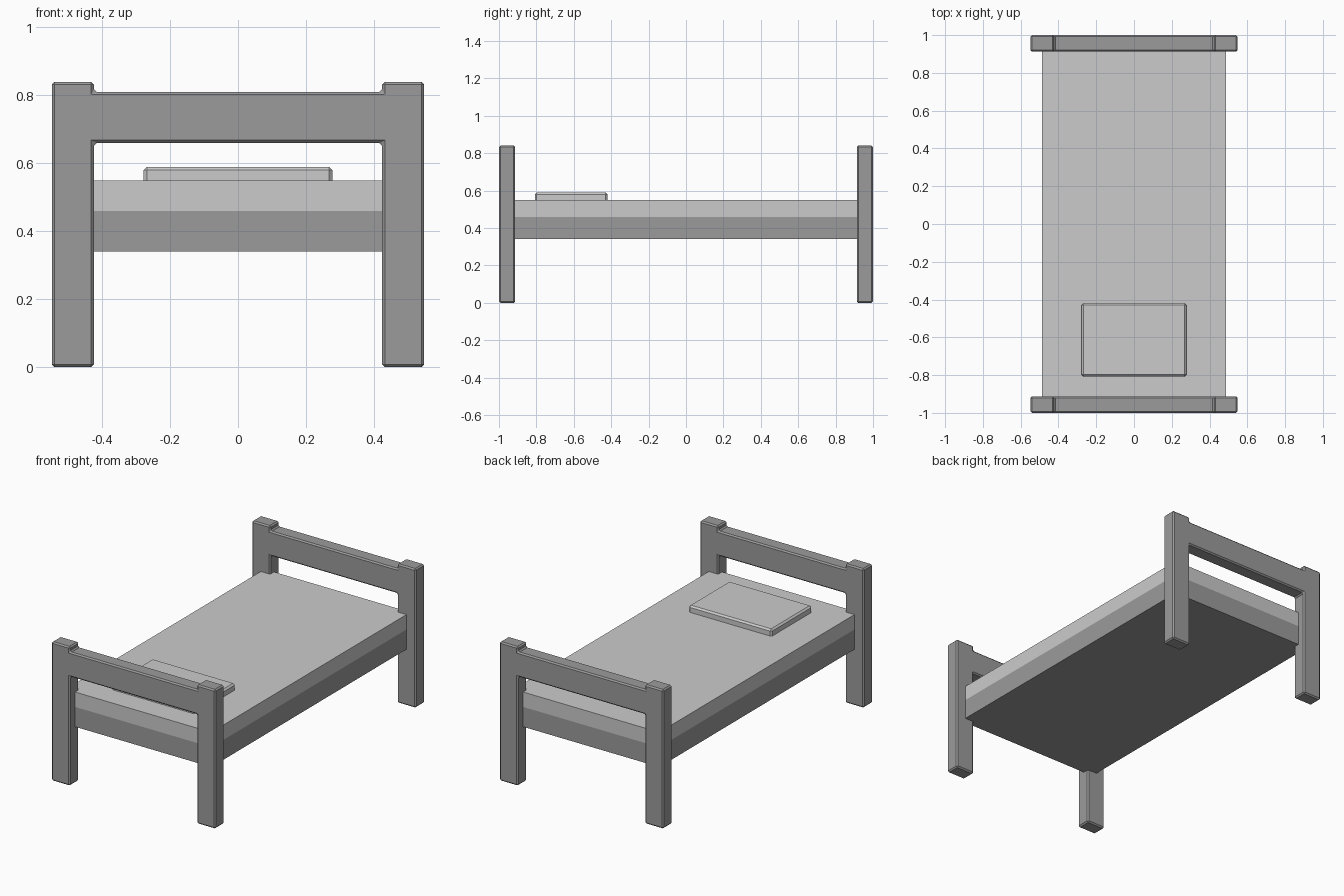
import bpy, bmesh

if "Cube" in bpy.data.objects:
    bpy.data.objects.remove(bpy.data.objects["Cube"])

wood = bpy.data.materials.new("dark_wood")
wood.diffuse_color = (0.33, 0.33, 0.33, 1)
wood.use_nodes = True
wood.node_tree.nodes["Principled BSDF"].inputs["Base Color"].default_value = wood.diffuse_color


def finish(bm, name, bevel=0.0, mat=None):
    bmesh.ops.recalc_face_normals(bm, faces=bm.faces[:])
    me = bpy.data.meshes.new(name)
    bm.to_mesh(me)
    bm.free()
    ob = bpy.data.objects.new(name, me)
    bpy.context.collection.objects.link(ob)
    if mat:
        me.materials.append(mat)
    if bevel:
        mod = ob.modifiers.new("edge_bevel", 'BEVEL')
        mod.width = bevel
        mod.segments = 1
        mod.limit_method = 'ANGLE'
    return ob


def box(name, lo, hi, bevel=0.0, mat=None):
    bm = bmesh.new()
    bmesh.ops.create_cube(bm, size=1)
    for v in bm.verts:
        v.co = [(a + b) / 2 + c * (b - a) for a, b, c in zip(lo, hi, v.co)]
    return finish(bm, name, bevel, mat)


def end_board(name, y0, y1):
    # two posts and a flush rail as one extruded outline
    half = [(0.424, 0.66), (0.424, 0), (0.548, 0),
            (0.548, 0.84), (0.424, 0.84), (0.424, 0.81)]
    outline = half + [(-x, z) for x, z in reversed(half)]
    bm = bmesh.new()
    face = bm.faces.new([bm.verts.new((x, y0, z)) for x, z in outline])
    ext = bmesh.ops.extrude_face_region(bm, geom=[face])
    for v in ext["geom"]:
        if isinstance(v, bmesh.types.BMVert):
            v.co.y = y1
    return finish(bm, name, 0.008, wood)


# head and foot ends
end_board("headboard", -1.0, -0.913)
end_board("footboard", 0.913, 1.0)

# bed base and mattress, let into the posts
box("bed_base", (-0.487, -0.95, 0.34), (0.487, 0.95, 0.46), mat=wood)
box("mattress", (-0.487, -0.95, 0.46), (0.487, 0.95, 0.55))

# pillow, slightly sunk into the mattress
box("pillow", (-0.278, -0.808, 0.54), (0.278, -0.42, 0.59), bevel=0.01)
